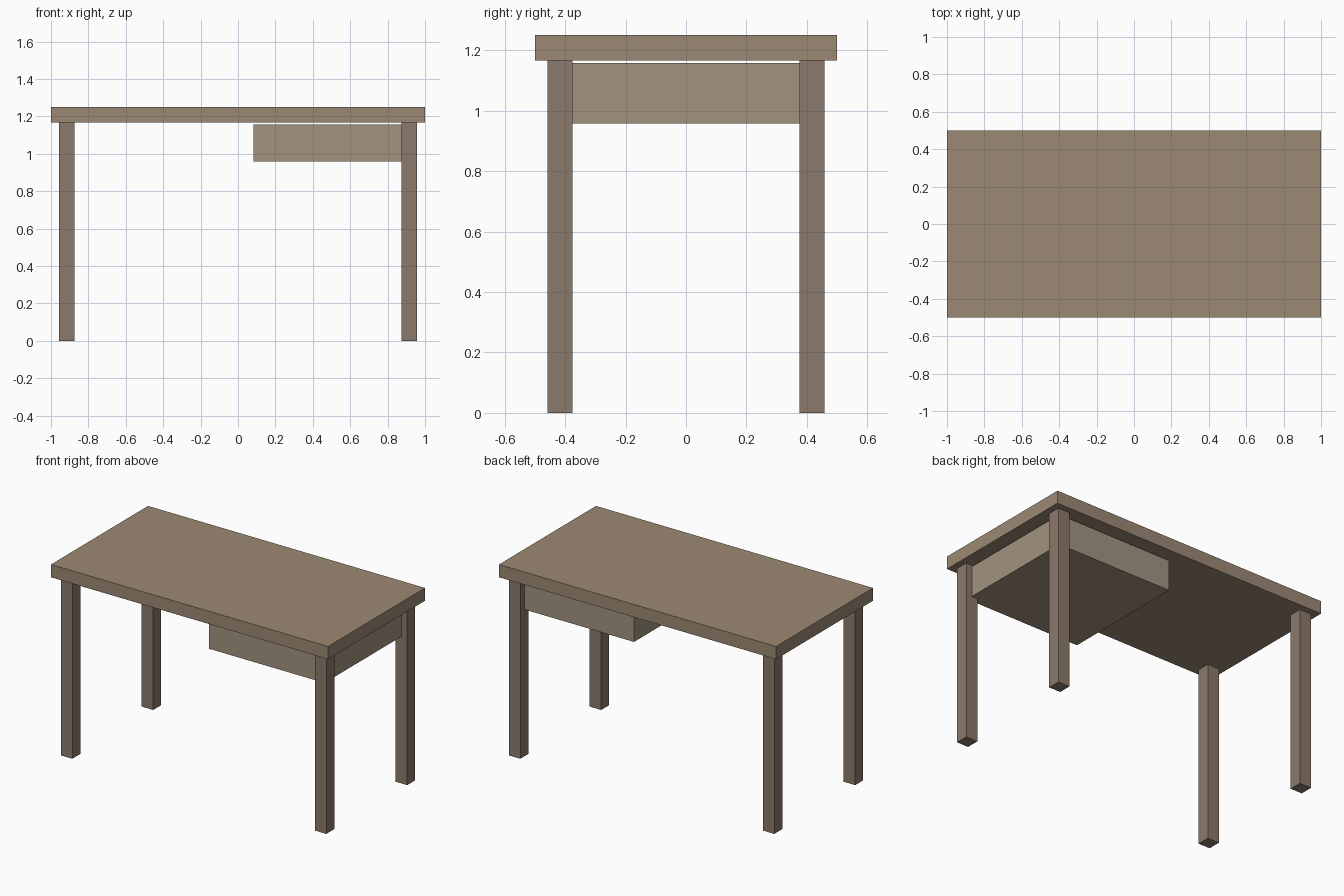
import bpy

if "Cube" in bpy.data.objects:
    bpy.data.objects.remove(bpy.data.objects["Cube"])

U = 1 / 12  # design module: leg thickness


def material(name, rgb):
    m = bpy.data.materials.new(name)
    m.diffuse_color = (*rgb, 1)
    m.use_nodes = True
    m.node_tree.nodes["Principled BSDF"].inputs["Base Color"].default_value = m.diffuse_color
    return m


def box(name, lo, hi, mat):
    centre = [(a + b) / 2 for a, b in zip(lo, hi)]
    bpy.ops.mesh.primitive_cube_add(size=1, location=centre)
    ob = bpy.context.object
    ob.name = name
    ob.scale = [b - a for a, b in zip(lo, hi)]
    bpy.ops.object.transform_apply(location=False, rotation=False, scale=True)
    ob.data.materials.append(mat)
    return ob


top_wood = material("top_wood", (0.33, 0.25, 0.175))
leg_wood = material("leg_wood", (0.26, 0.195, 0.145))
drawer_wood = material("drawer_wood", (0.36, 0.29, 0.215))

# Table top
box("table_top", (-1, -0.5, 14 * U), (1, 0.5, 15 * U), top_wood)

# Four square legs, set in half a module from the edges
for sx, side in ((-1, "left"), (1, "right")):
    for sy, end in ((-1, "front"), (1, "back")):
        cx, cy = sx * 11 * U, sy * 5 * U
        box(f"{end}_{side}_leg", (cx - U / 2, cy - U / 2, 0),
            (cx + U / 2, cy + U / 2, 14 * U), leg_wood)

# Drawer box on the right, with a slim gap under the top
box("drawer", (U, -5 * U, 0.958), (11 * U, 5 * U, 1.158), drawer_wood)
